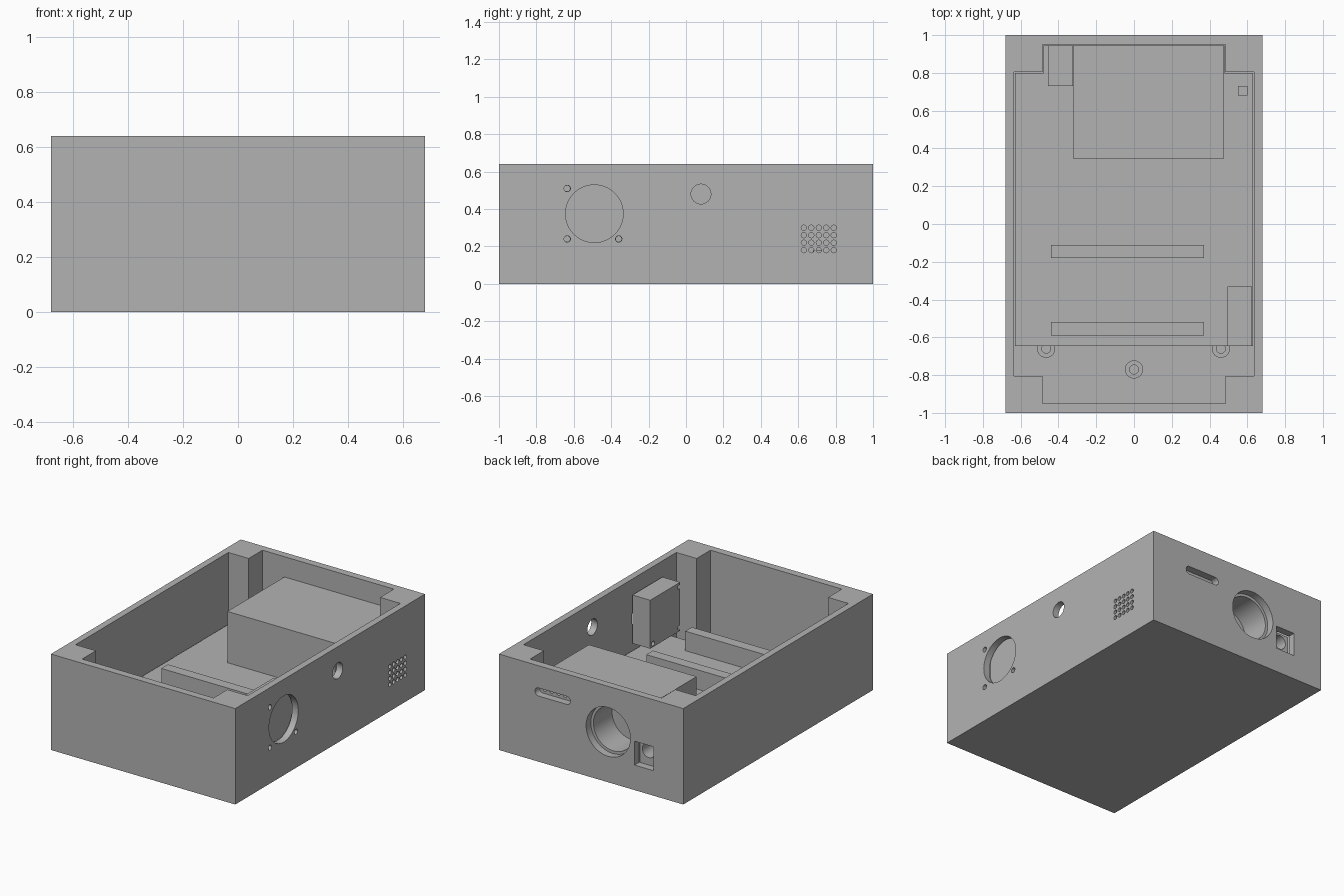
import bpy, bmesh, math
from mathutils import Matrix, Vector

if "Cube" in bpy.data.objects:
    bpy.data.objects.remove(bpy.data.objects["Cube"], do_unlink=True)

grey = bpy.data.materials.new("plain_grey")
grey.use_nodes = True
color = (0.45, 0.45, 0.45, 1)
grey.diffuse_color = color
grey.node_tree.nodes["Principled BSDF"].inputs["Base Color"].default_value = color


def make(name, bm):
    bmesh.ops.recalc_face_normals(bm, faces=bm.faces)
    mesh = bpy.data.meshes.new(name)
    bm.to_mesh(mesh)
    bm.free()
    mesh.materials.append(grey)
    obj = bpy.data.objects.new(name, mesh)
    bpy.context.collection.objects.link(obj)
    return obj


def add_box(bm, x, y, z):
    """Box from (low, high) pairs on each axis."""
    size = Vector((x[1] - x[0], y[1] - y[0], z[1] - z[0]))
    mid = Vector((sum(x), sum(y), sum(z))) / 2
    bmesh.ops.create_cube(bm, size=1, matrix=Matrix.Translation(mid) @ Matrix.Diagonal(size.to_4d()))


def add_rod(bm, centre, radius, depth, axis="Z", segments=24):
    turn = {"X": Matrix.Rotation(math.pi / 2, 4, "Y"),
            "Y": Matrix.Rotation(math.pi / 2, 4, "X"), "Z": Matrix()}[axis]
    bmesh.ops.create_cone(bm, cap_ends=True, segments=segments, radius1=radius, radius2=radius,
                          depth=depth, matrix=Matrix.Translation(centre) @ turn)


def add_prism(bm, points, z0, z1):
    face = bm.faces.new([bm.verts.new((x, y, z0)) for x, y in points])
    new = bmesh.ops.extrude_face_region(bm, geom=[face])["geom"]
    bmesh.ops.translate(bm, verts=[v for v in new if isinstance(v, bmesh.types.BMVert)],
                        vec=(0, 0, z1 - z0))


def box(name, x, y, z):
    bm = bmesh.new()
    add_box(bm, x, y, z)
    return make(name, bm)


def cut(obj, bm):
    cutter = make("cutter", bm)
    cutter.hide_render = True
    mod = obj.modifiers.new("cut", "BOOLEAN")
    mod.operation, mod.solver, mod.object = "DIFFERENCE", "EXACT", cutter
    bpy.context.view_layer.objects.active = obj
    bpy.ops.object.modifier_apply(modifier=mod.name)
    bpy.data.objects.remove(cutter, do_unlink=True)


def notched(gap, front=None):
    """Cavity outline with stepped corners, optionally cut straight at the front."""
    a, b, c, d = 0.635 - gap, 0.485 - gap, 0.805 - gap, 0.95 - gap
    back = [(a, c), (b, c), (b, d), (-b, d), (-b, c), (-a, c)]
    if front is None:
        return back + [(-x, -y) for x, y in back]
    return back + [(-a, front), (a, front)]


# Case with stepped cavity
case = box("case", (-0.68, 0.68), (-1, 1), (0, 0.64))
bm = bmesh.new()
add_prism(bm, notched(0), 0.05, 0.8)
cut(case, bm)

# Side openings: fan, screws, button and vent grid
fan_y, fan_z = -0.49, 0.375
screws = [(-0.635, 0.51), (-0.635, 0.24), (-0.36, 0.24)]
bm = bmesh.new()
add_rod(bm, (0.68, fan_y, fan_z), 0.154, 0.2, "X", 64)
add_rod(bm, (0.68, 0.08, 0.48), 0.053, 0.2, "X", 32)
for y, z in screws:
    add_rod(bm, (0.68, y, z), 0.017, 0.2, "X")
for i in range(5):
    for j in range(4):
        add_rod(bm, (0.68, 0.63 + 0.04 * i, 0.18 + 0.04 * j), 0.014, 0.2, "X", 16)
cut(case, bm)

# Back openings: large round port, square inlet and rounded slot
bm = bmesh.new()
add_rod(bm, (-0.126, 1, 0.336), 0.163, 0.2, "Y", 64)
add_box(bm, (-0.46, -0.32), (0.9, 1.1), (0.167, 0.326))
cut(case, bm)
slot_x, slot_z, slot_r = (0.18, 0.388), 0.465, 0.027
bm = bmesh.new()
arc = [math.pi * (i / 12 - 0.5) for i in range(13)]
outline = [(slot_x[1] + slot_r * math.cos(t), slot_r * math.sin(t)) for t in arc]
outline += [(slot_x[0] - slot_r * math.cos(t), -slot_r * math.sin(t)) for t in arc]
add_prism(bm, outline, 0.9, 1.1)
bm.transform(Matrix.Translation((0, 0, slot_z)) @ Matrix.Rotation(-math.pi / 2, 4, "X"))
cut(case, bm)

# Raised mounting plate and hollow standoffs
bm = bmesh.new()
add_prism(bm, notched(0.006, -0.645), 0.14, 0.165)
make("mounting_plate", bm)
for i, (x, y) in enumerate([(-0.465, -0.66), (0.46, -0.66), (0, -0.77)]):
    bm = bmesh.new()
    add_rod(bm, (x, y, 0.094), 0.048, 0.092, segments=32)
    post = make(f"standoff_{i + 1}", bm)
    bm = bmesh.new()
    add_rod(bm, (x, y, 0.12), 0.024, 0.12)
    cut(post, bm)

# Large unit with deep round recess and a row of small sockets
unit = box("power_unit", (-0.32, 0.475), (0.345, 0.946), (0.165, 0.507))
bm = bmesh.new()
add_rod(bm, (-0.126, 0.9, 0.336), 0.147, 0.3, "Y", 64)
for i in range(5):
    add_rod(bm, (slot_x[0] + 0.05 * i, 0.95, slot_z), 0.014, 0.06, "Y", 16)
cut(unit, bm)

# Inlet block with round socket
inlet = box("inlet_block", (-0.455, -0.322), (0.73, 0.946), (0.165, 0.32))
bm = bmesh.new()
add_rod(bm, (-0.388, 0.95, 0.262), 0.048, 0.25, "Y", 32)
cut(inlet, bm)

# Fan block with screw holes
fan = box("fan_block", (0.495, 0.626), (-0.645, -0.33), (0.217, 0.54))
bm = bmesh.new()
for y, z in screws:
    add_rod(bm, (0.56, y, z), 0.015, 0.3, "X")
cut(fan, bm)

# Rails and small sensor on the plate
for name, y in (("rear_rail", -0.18), ("front_rail", -0.59)):
    box(name, (-0.44, 0.37), (y, y + 0.07), (0.165, 0.295))
box("sensor", (0.55, 0.6), (0.68, 0.73), (0.165, 0.18))

# Smooth the round walls, keep edges sharp
for obj in bpy.context.collection.objects:
    obj.select_set(obj.type == "MESH")
bpy.ops.object.shade_smooth_by_angle(angle=math.radians(30))
